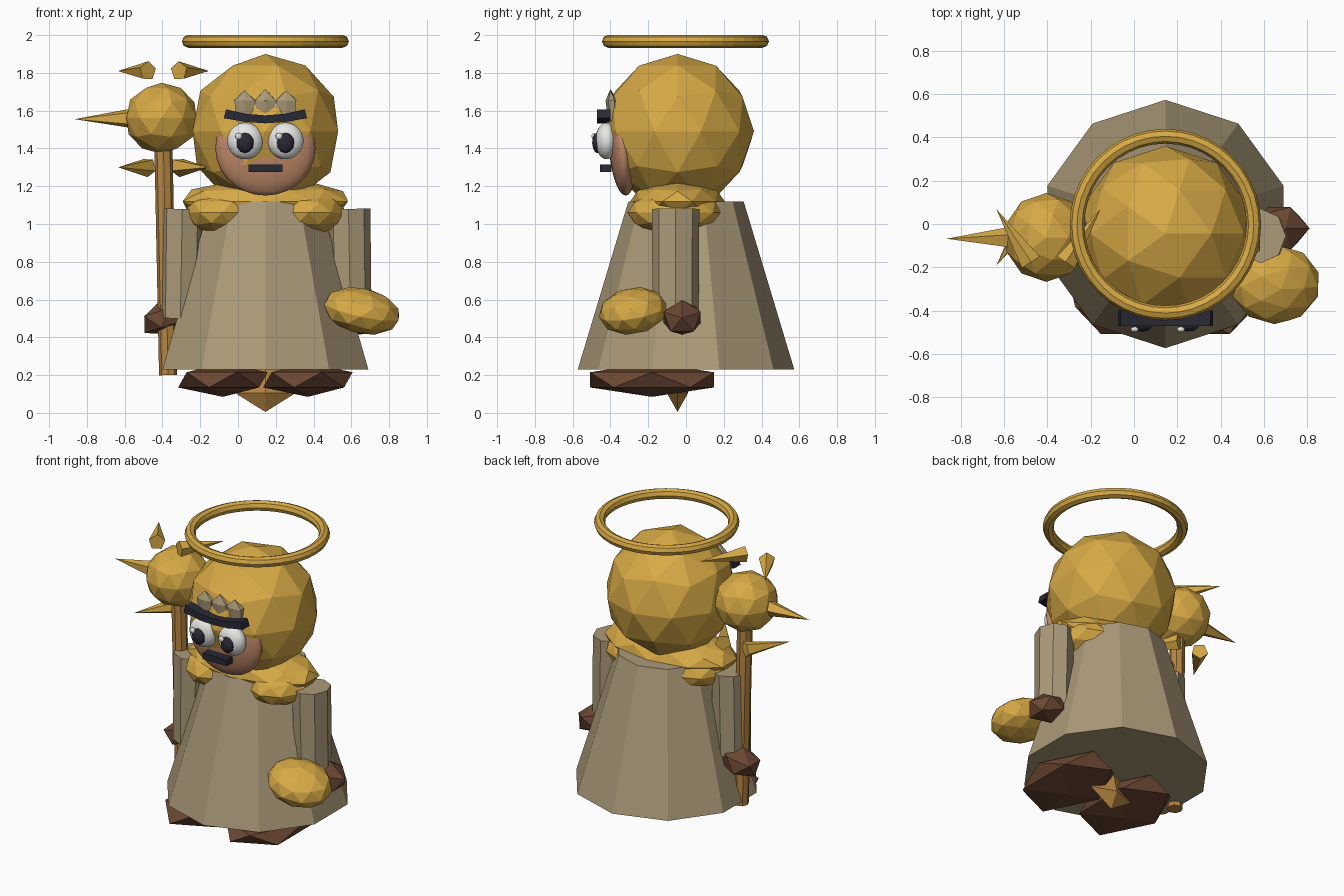
import bpy, bmesh, math
from mathutils import Vector, Matrix, Euler

if "Cube" in bpy.data.objects:
    bpy.data.objects.remove(bpy.data.objects["Cube"])

CX = 0.145  # body centre line


def mat(name, rgb):
    m = bpy.data.materials.new(name)
    m.diffuse_color = (*rgb, 1)
    m.use_nodes = True
    m.node_tree.nodes["Principled BSDF"].inputs["Base Color"].default_value = m.diffuse_color
    return m


GOLD = mat("gold", (0.68, 0.40, 0.06))
TAN = mat("tan cloth", (0.41, 0.325, 0.19))
BROWN = mat("brown leather", (0.15, 0.065, 0.033))
WOOD = mat("wood", (0.48, 0.24, 0.055))
SKIN = mat("skin", (0.55, 0.26, 0.145))
DARK = mat("dark", (0.022, 0.022, 0.035))
WHITE = mat("white", (0.8, 0.8, 0.78))


def finish(name, bm, material, smooth=False):
    bmesh.ops.recalc_face_normals(bm, faces=bm.faces)
    me = bpy.data.meshes.new(name)
    bm.to_mesh(me)
    bm.free()
    me.materials.append(material)
    for p in me.polygons:
        p.use_smooth = smooth
    ob = bpy.data.objects.new(name, me)
    bpy.context.collection.objects.link(ob)
    return ob


def place(loc, rot=(0, 0, 0), scale=(1, 1, 1)):
    e = Euler([math.radians(a) for a in rot])
    return Matrix.LocRotScale(Vector(loc), e, Vector(scale))


def ico(name, loc, scale, material, sub=2, rot=(0, 0, 0), smooth=False):
    bm = bmesh.new()
    bmesh.ops.create_icosphere(bm, subdivisions=sub, radius=1, matrix=place(loc, rot, scale))
    return finish(name, bm, material, smooth)


def ball(name, loc, scale, material, rot=(0, 0, 0)):
    bm = bmesh.new()
    bmesh.ops.create_uvsphere(bm, u_segments=24, v_segments=14, radius=1,
                              matrix=place(loc, rot, scale))
    return finish(name, bm, material, True)


def rod(name, a, b, r1, r2, sides, material, squash=(1, 1, 1)):
    """Tapered prism from point a to point b."""
    a, b = Vector(a), Vector(b)
    d = b - a
    q = Vector((0, 0, 1)).rotation_difference(d)
    m = Matrix.LocRotScale((a + b) / 2, q, Vector(squash))
    bm = bmesh.new()
    bmesh.ops.create_cone(bm, cap_ends=True, segments=sides, radius1=r1, radius2=r2,
                          depth=d.length, matrix=m)
    return finish(name, bm, material)


def plate(name, outline, y0, y1, material):
    """Front outline in x, z extruded from y0 to y1."""
    bm = bmesh.new()
    f = bm.faces.new([bm.verts.new((x, y0, z)) for x, z in outline])
    r = bmesh.ops.extrude_face_region(bm, geom=[f])
    vs = [v for v in r["geom"] if isinstance(v, bmesh.types.BMVert)]
    bmesh.ops.translate(bm, verts=vs, vec=(0, y1 - y0, 0))
    return finish(name, bm, material)


# Robe and the pointed core below it
rod("robe", (CX, 0, 0.23), (CX, 0, 1.12), 0.573, 0.305, 10, TAN)
rod("lower_spike", (CX, -0.045, 0.005), (CX, -0.045, 0.105), 0.0, 0.16, 4, WOOD, (1, 0.35, 1))
rod("lower_spike_top", (CX, -0.045, 0.105), (CX, -0.045, 0.23), 0.16, 0.08, 4, WOOD, (1, 0.35, 1))

# Hood and collar
ico("hood", (CX, -0.045, 1.49), (0.405, 0.405, 0.41), GOLD)
ico("collar", (CX, -0.045, 1.12), (0.46, 0.25, 0.12), GOLD)

# Paired limbs
for s, side in ((-1, "left"), (1, "right")):
    ico(side + "_collar_lobe", (CX + s * 0.23, -0.06, 1.06), (0.20, 0.25, 0.12), GOLD)
    rod(side + "_sleeve", (CX + s * 0.45, -0.055, 0.5), (CX + s * 0.44, -0.055, 1.08),
        0.118, 0.122, 8, TAN, (0.95, 1.03, 1))
    ico(side + "_hand", (CX + s * 0.525, -0.02, 0.505), (0.15, 0.115, 0.095), BROWN, 1,
        (0, s * 18, 0))
    ico(side + "_foot", (CX + s * 0.225, -0.18, 0.175), (0.265, 0.385, 0.09), BROWN, 1)

# Nugget carried in one hand
ico("nugget", (0.655, -0.28, 0.54), (0.21, 0.185, 0.12), GOLD, 2, (10, 12, 0))

# Face
ball("face", (CX, -0.335, 1.40), (0.265, 0.072, 0.25), SKIN, (4, 0, 0))
for s, side in ((-1, "left"), (1, "right")):
    x = CX + s * 0.107
    ball(side + "_eye", (x, -0.42, 1.44), (0.095, 0.06, 0.097), WHITE)
    ico(side + "_pupil", (x, -0.47, 1.43), (0.047, 0.027, 0.055), DARK, 2, (0, 0, 0), True)
    ball(side + "_glint", (x - 0.035, -0.487, 1.465), (0.018, 0.013, 0.018), WHITE)
brow = [(-0.22, 1.56), (-0.1, 1.54), (0, 1.533), (0.1, 1.54), (0.22, 1.56),
        (0.208, 1.607), (0.1, 1.583), (0, 1.575), (-0.1, 1.583), (-0.208, 1.607)]
plate("brow", [(CX + x, z) for x, z in brow], -0.47, -0.40, DARK)
plate("mouth", [(CX + x, z) for x, z in ((-0.09, 1.275), (0.09, 1.275), (0.09, 1.316), (-0.09, 1.316))],
      -0.455, -0.395, DARK)

# Fringe of three pointed tufts
for i in (-1, 0, 1):
    x = CX + i * 0.11
    top = 1.715 - 0.008 * abs(i)
    rod(f"tuft_{i + 2}", (x, -0.385, 1.54), (x, -0.395, 1.655), 0.05, 0.062, 6, TAN, (1, 0.5, 1))
    rod(f"tuft_tip_{i + 2}", (x, -0.395, 1.655), (x, -0.4, top), 0.062, 0.0, 6, TAN, (1, 0.5, 1))

# Halo
bpy.ops.mesh.primitive_torus_add(location=(CX, -0.003, 1.967), major_radius=0.408,
                                 minor_radius=0.034, major_segments=40, minor_segments=8)
halo = bpy.context.object
halo.name = "halo"
halo.data.materials.append(GOLD)

# Staff with orb
rod("staff", (-0.37, -0.055, 0.2), (-0.395, -0.06, 1.42), 0.048, 0.048, 8, WOOD)
ico("staff_orb", (-0.405, -0.062, 1.56), (0.195, 0.205, 0.188), GOLD)

# Orb spikes: one long, four floating ones
rod("long_spike", (-0.53, -0.065, 1.56), (-0.865, -0.068, 1.555), 0.06, 0.0, 5, GOLD)
for s in (-1, 1):
    for level, d in ((1.81, 1), (1.30, -1)):
        base = (-0.395 + s * 0.082, -0.062 - d * 0.115, level)
        tip = (-0.395 + s * 0.24, -0.062 + d * 0.13, level)
        rod("floating_spike", base, tip, 0.052, 0.0, 5, GOLD)
